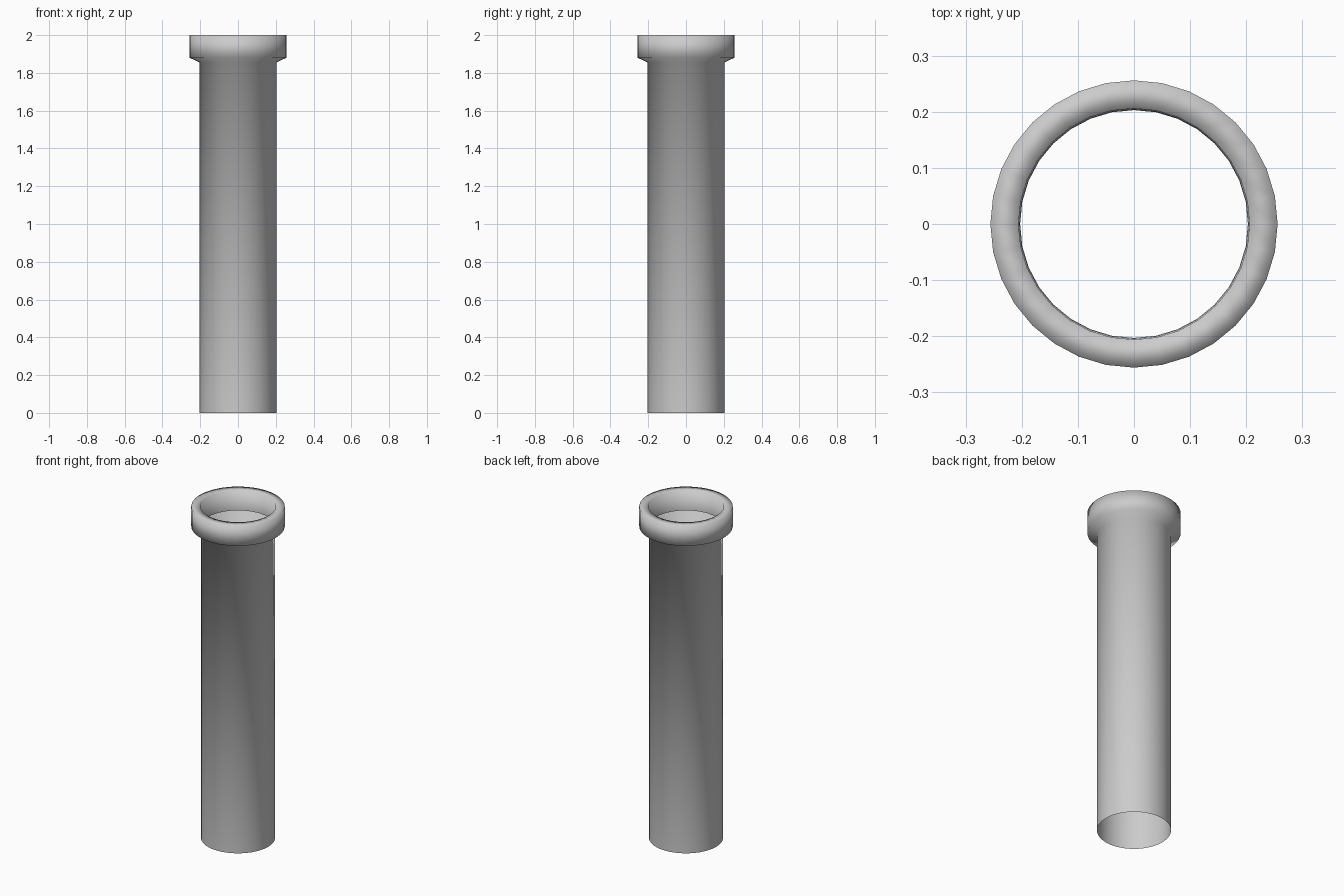
import bpy, bmesh
from math import cos, sin, tau

if "Cube" in bpy.data.objects:
    bpy.data.objects.remove(bpy.data.objects["Cube"])

SIDES = 32


def lathe(name, profile):
    """Spin an open (radius, z) profile around z into a smooth surface."""
    bm = bmesh.new()
    rings = [[bm.verts.new((r * cos(tau * i / SIDES), r * sin(tau * i / SIDES), z))
              for i in range(SIDES)] for r, z in profile]
    for a, b in zip(rings, rings[1:]):
        for i in range(SIDES):
            j = (i + 1) % SIDES
            bm.faces.new((a[i], a[j], b[j], b[i])).smooth = True
    mesh = bpy.data.meshes.new(name)
    bm.to_mesh(mesh)
    bm.free()
    obj = bpy.data.objects.new(name, mesh)
    bpy.context.collection.objects.link(obj)
    return obj


# Open thin-walled pipe, flared collar, flat rim and short inner lip
lathe("collared_pipe", [
    (0.203, 0.0),
    (0.203, 1.855),
    (0.256, 1.88),
    (0.256, 2.0),
    (0.206, 2.0),
    (0.204, 1.88),
])
